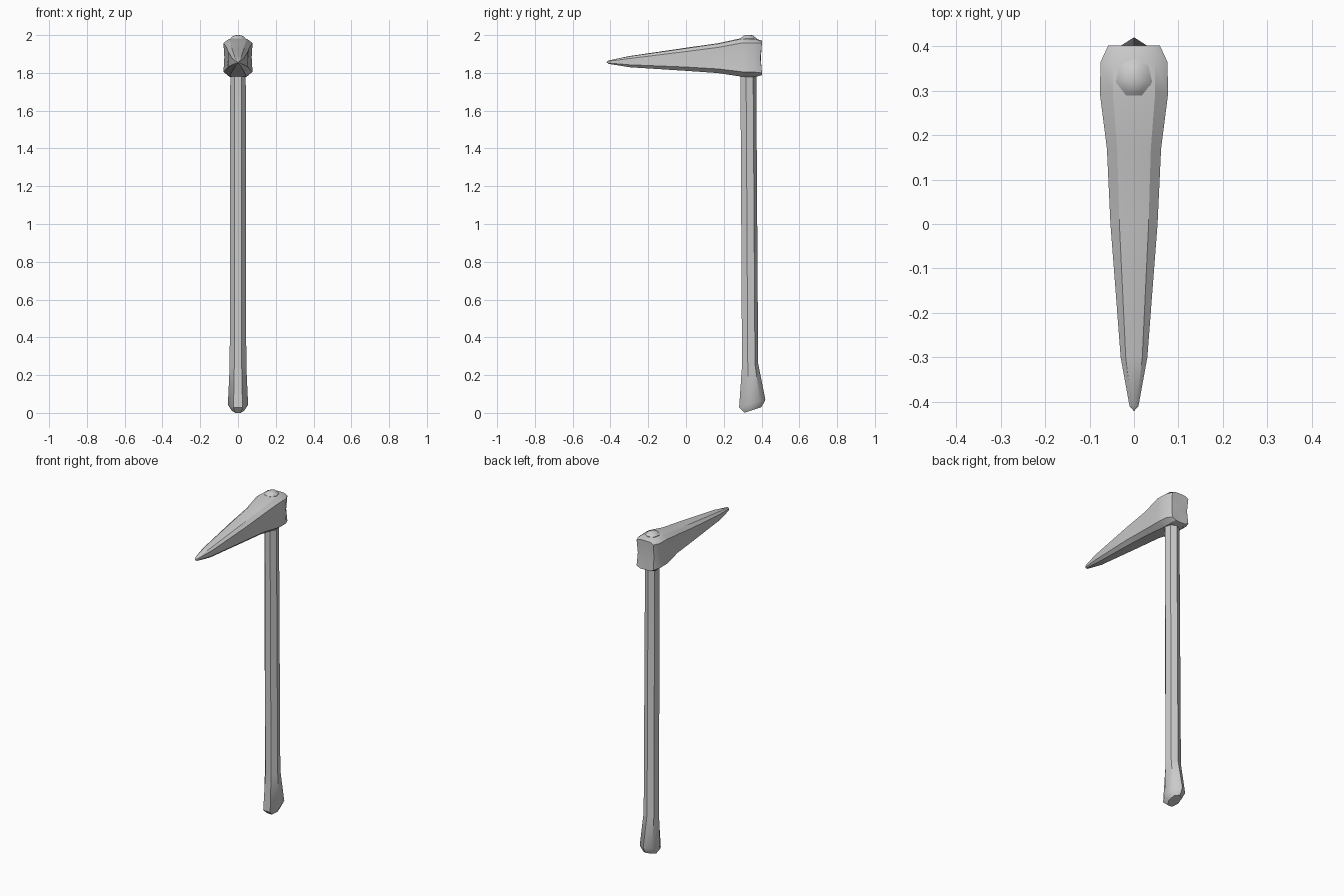
import bpy, bmesh, math
from mathutils import Vector

if "Cube" in bpy.data.objects:
    bpy.data.objects.remove(bpy.data.objects["Cube"])


def loft(name, rings, tips=(None, None), angle=35):
    """Skin a list of closed rings; each end is a flat cap or a fan to a tip."""
    bm = bmesh.new()
    rows = [[bm.verts.new(p) for p in ring] for ring in rings]
    n = len(rows[0])
    for a, b in zip(rows, rows[1:]):
        for i in range(n):
            j = (i + 1) % n
            bm.faces.new((a[i], a[j], b[j], b[i]))
    for row, tip in ((rows[0], tips[0]), (rows[-1], tips[1])):
        if tip is None:
            bm.faces.new(row)
        else:
            v = bm.verts.new(tip)
            for i in range(n):
                bm.faces.new((row[i], row[(i + 1) % n], v))
    bmesh.ops.recalc_face_normals(bm, faces=bm.faces)
    mesh = bpy.data.meshes.new(name)
    bm.to_mesh(mesh)
    bm.free()
    obj = bpy.data.objects.new(name, mesh)
    bpy.context.collection.objects.link(obj)
    bpy.ops.object.select_all(action='DESELECT')
    obj.select_set(True)
    bpy.context.view_layer.objects.active = obj
    bpy.ops.object.shade_smooth_by_angle(angle=math.radians(angle))
    return obj


# Handle: seven-sided shaft with a slanted flared grip and a domed top end
def handle_ring(cy, z, rx, ry, tilt):
    ring = []
    for k in range(7):
        a = math.pi / 2 + k * math.tau / 7
        dy = ry * math.sin(a)
        ring.append(Vector((rx * math.cos(a), cy + dy, z + tilt * dy)))
    return ring


handle = [(0.352, 0.015, 0.034, 0.048, 0.33),
          (0.347, 0.048, 0.055, 0.073, 0.30),
          (0.337, 0.255, 0.045, 0.045, 0.15),
          (0.328, 1.780, 0.042, 0.044, 0.0),
          (0.329, 1.983, 0.042, 0.044, 0.0),
          (0.329, 1.990, 0.034, 0.036, 0.0),
          (0.329, 1.999, 0.016, 0.026, 0.0)]
loft("handle", [handle_ring(*h) for h in handle], tips=(None, (0, 0.329, 2.0)), angle=40)


# Pick head: chamfered sections tapering from the socket block to the point
def head_ring(y, w, top, bottom, chamfer, pinch, mid_back=0.0):
    mid = (top + bottom) / 2
    half = [(0.62 * w, y, top - 0.15 * chamfer),
            (w, y, top - chamfer),
            (pinch * w, y - mid_back, mid),
            (w, y, bottom + chamfer),
            (0.58 * w, y, bottom)]
    left = [(-x, yy, z) for x, yy, z in reversed(half)]
    return [(0, y, top)] + half + [(0, y - mid_back * 0.3, bottom)] + left


head = [(0.402, 0.058, 1.970, 1.788, 0.012, 0.95, 0.008),
        (0.365, 0.075, 1.983, 1.778, 0.026, 0.94),
        (0.295, 0.077, 1.984, 1.780, 0.026, 0.94),
        (0.170, 0.061, 1.957, 1.799, 0.022, 0.96),
        (0.000, 0.053, 1.933, 1.811, 0.020, 1.0),
        (-0.300, 0.030, 1.889, 1.830, 0.013, 1.0),
        (-0.410, 0.010, 1.866, 1.848, 0.004, 1.0)]
loft("pick_head", [head_ring(*h) for h in head],
     tips=((0, 0.396, 1.875), (0, -0.421, 1.857)), angle=30)
